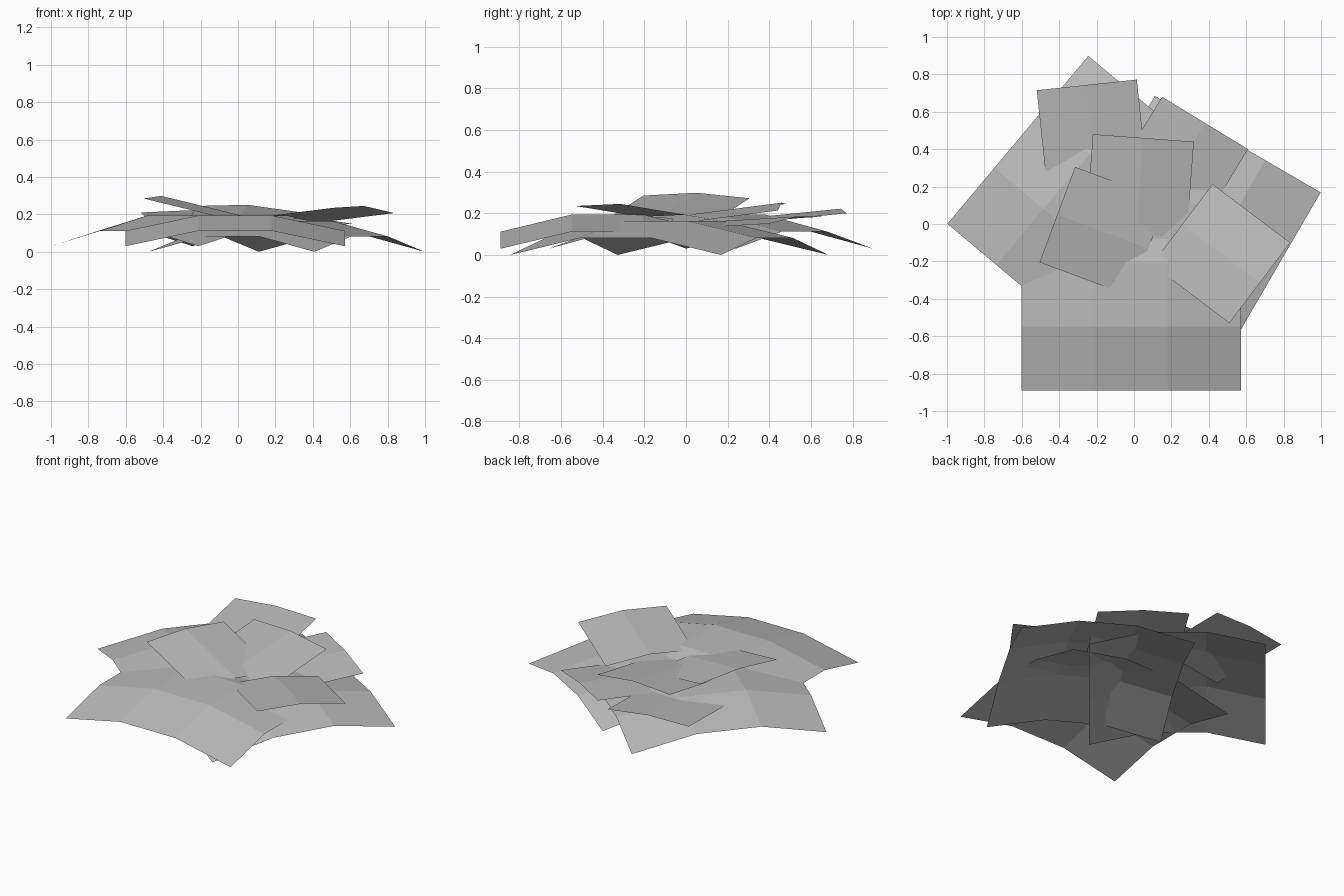
import bpy, bmesh, math
from mathutils import Vector

if "Cube" in bpy.data.objects:
    bpy.data.objects.remove(bpy.data.objects["Cube"])

grey = bpy.data.materials.new("leaf_grey")
grey.use_nodes = True
colour = (0.5, 0.5, 0.5, 1)
grey.diffuse_color = colour
grey.node_tree.nodes["Principled BSDF"].inputs["Base Color"].default_value = colour


def leaf(name, columns, rows, place):
    """Make a flat grid and move each point (u, v in -1..1) with place."""
    bm = bmesh.new()
    bmesh.ops.create_grid(bm, x_segments=columns, y_segments=rows, size=1)
    for v in bm.verts:
        v.co = place(v.co.x, v.co.y)
    bmesh.ops.recalc_face_normals(bm, faces=bm.faces)
    if sum(f.normal.z for f in bm.faces) < 0:
        bmesh.ops.reverse_faces(bm, faces=bm.faces)
    mesh = bpy.data.meshes.new(name)
    bm.to_mesh(mesh)
    bm.free()
    mesh.materials.append(grey)
    bpy.context.collection.objects.link(bpy.data.objects.new(name, mesh))


def large_leaf(name, centre, angle, top, width=1.172, depth=1.026, drop=0.082):
    """Domed leaf: a flat middle third with the outer thirds bent down."""
    c, s = math.cos(math.radians(angle)), math.sin(math.radians(angle))

    def place(u, v):
        x, y = u * width / 2, v * depth / 2
        bends = (abs(u) > 0.5) + (abs(v) > 0.5)
        return Vector((centre[0] + c * x - s * y, centre[1] + s * x + c * y,
                       top - drop * bends))
    leaf(name, 3, 3, place)


def small_leaf(name, start, end, crown, slope, length=0.52):
    """Leaf creased along its middle, sinking inwards from its outer edge."""
    a, b = Vector(start), Vector(end)
    along = (b - a).normalized()
    inward = Vector((along.y, -along.x, 0)).normalized()

    def place(u, v):
        p = a.lerp(b, (u + 1) / 2)
        reach = length * (1 - v) / 2
        return p + inward * reach + Vector((0, 0, crown * (1 - abs(u)) - slope * reach))
    leaf(name, 2, 2, place)


# Wide lower leaves
large_leaf("front_large_leaf", (-0.015, -0.377), 0, 0.194)
large_leaf("right_large_leaf", (-0.228, 0.12), 50, 0.194)
large_leaf("left_large_leaf", (0.26, -0.08), 59.8, 0.164)

# Raised upper leaves, each given by its outer edge
small_leaf("back_small_leaf", (-0.52, 0.715, 0.21), (0.015, 0.772, 0.2), 0.017, 0.1)
small_leaf("back_left_small_leaf", (0.15, 0.68, 0.185), (0.61, 0.4, 0.15), 0.017, 0.05)
small_leaf("middle_small_leaf", (-0.22, 0.48, 0.245), (0.32, 0.44, 0.213), 0.022, 0.13)
small_leaf("right_small_leaf", (-0.505, -0.205, 0.285), (-0.315, 0.305, 0.272), 0.02, 0.228)
small_leaf("left_small_leaf", (0.835, -0.1, 0.207), (0.51, -0.53, 0.235), 0.024, 0.1)
